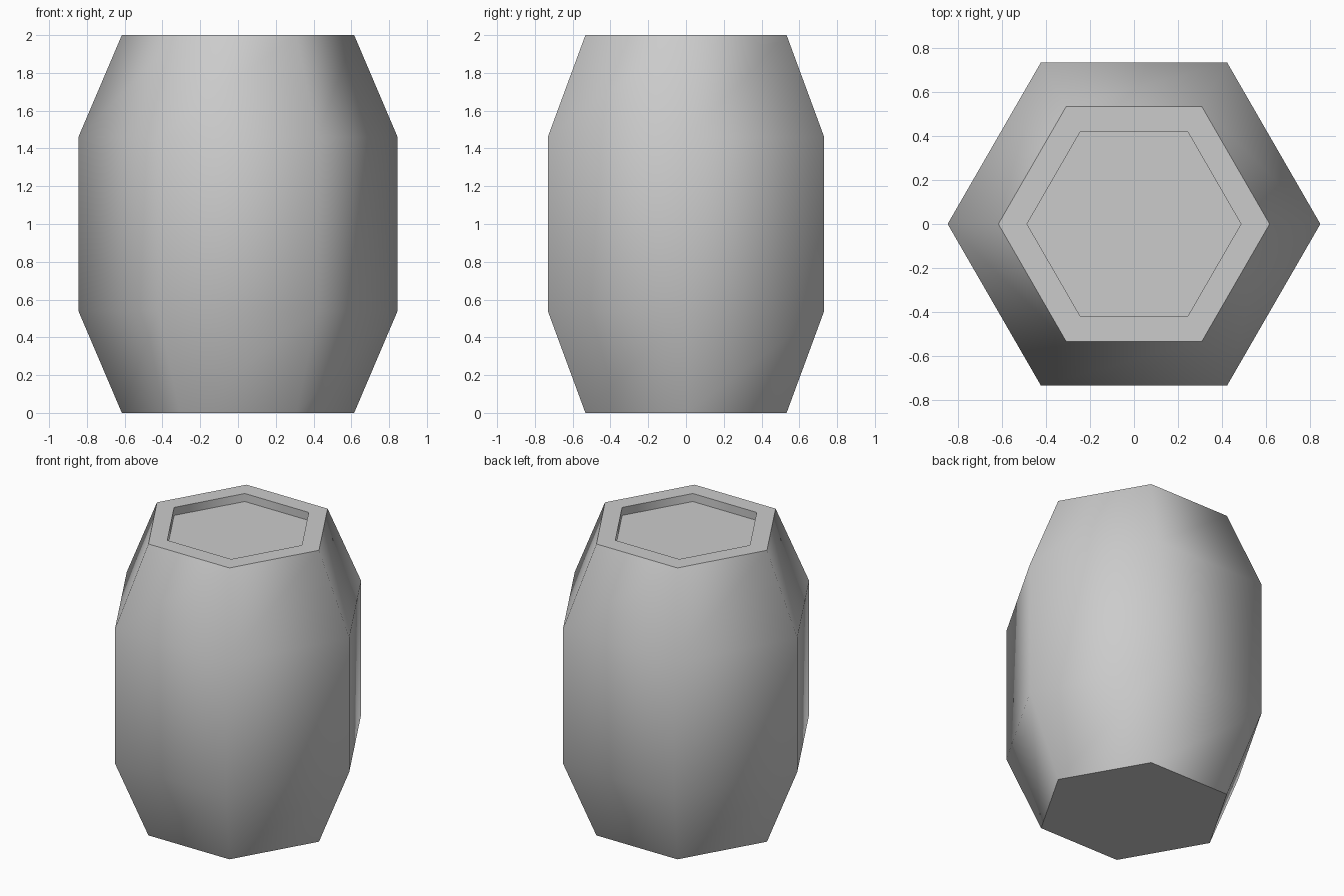
import bpy, bmesh
from math import cos, sin, pi, radians

cube = bpy.data.objects.get("Cube")
if cube:
    bpy.data.objects.remove(cube, do_unlink=True)

# Plain grey for the whole barrel
grey = bpy.data.materials.new("plain_grey")
grey.use_nodes = True
colour = (0.6, 0.6, 0.6, 1)
grey.diffuse_color = colour
grey.node_tree.nodes["Principled BSDF"].inputs["Base Color"].default_value = colour

SIDES = 6
# (radius, height) from the base, up the staves, over the rim, into the recess
PROFILE = [(0.615, 0), (0.845, 0.54), (0.845, 1.46), (0.615, 2),
           (0.485, 2), (0.485, 1.945)]

# Barrel: hexagonal rings joined by side faces, closed at base and lid
bm = bmesh.new()
rings = [[bm.verts.new((r * cos(2 * pi * i / SIDES), r * sin(2 * pi * i / SIDES), z))
          for i in range(SIDES)] for r, z in PROFILE]
for low, high in zip(rings, rings[1:]):
    for i in range(SIDES):
        j = (i + 1) % SIDES
        bm.faces.new((low[i], low[j], high[j], high[i]))
bm.faces.new(rings[0][::-1])
bm.faces.new(rings[-1])
mesh = bpy.data.meshes.new("barrel")
bm.to_mesh(mesh)
bm.free()
mesh.materials.append(grey)
barrel = bpy.data.objects.new("barrel", mesh)
bpy.context.collection.objects.link(barrel)

# Smooth round the staves, sharp at the rim, recess and base
bpy.context.view_layer.objects.active = barrel
barrel.select_set(True)
bpy.ops.object.shade_smooth_by_angle(angle=radians(64))
